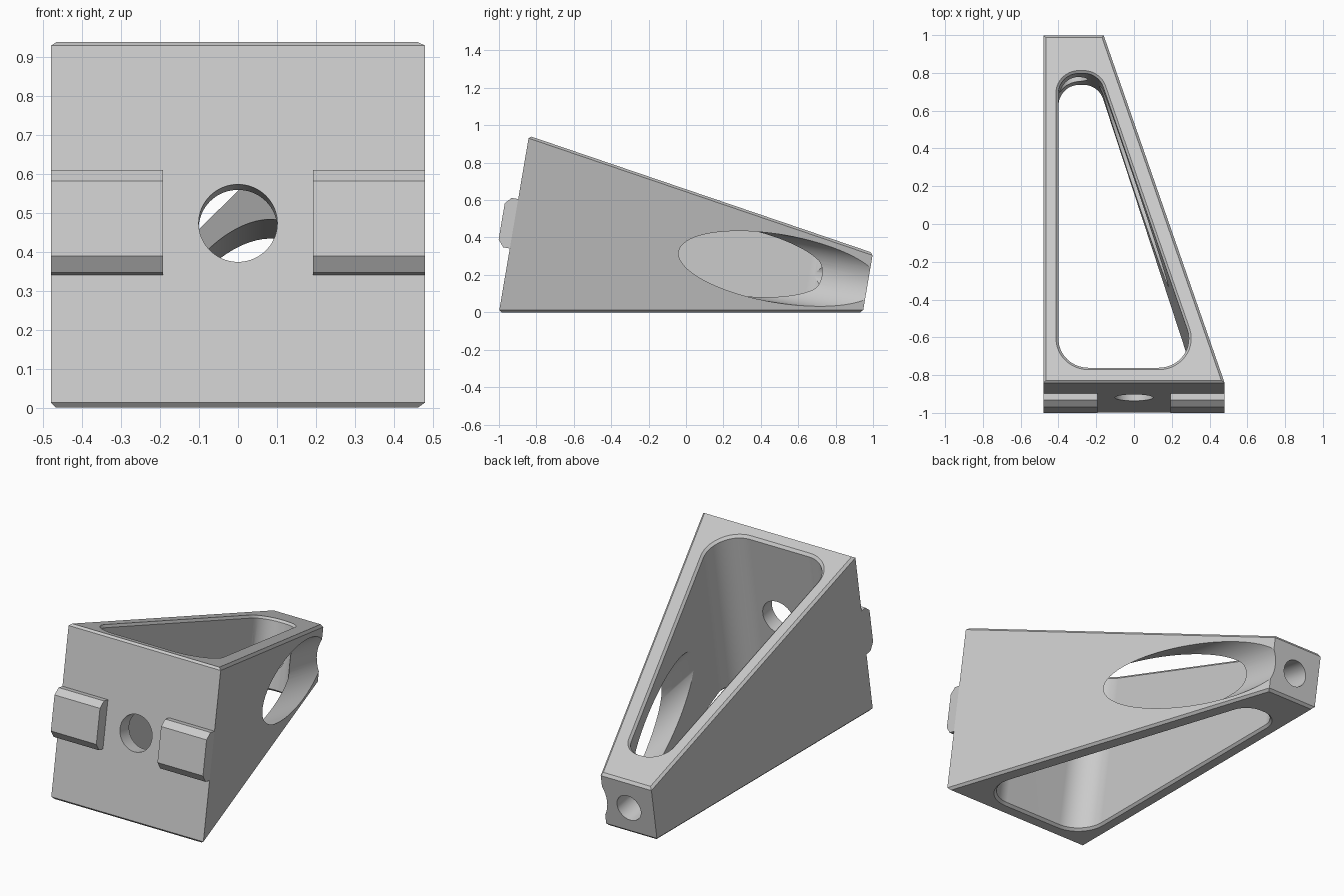
import bpy, bmesh, math
from mathutils import Matrix, Vector

cube = bpy.data.objects.get("Cube")
if cube:
    bpy.data.objects.remove(cube)

# The bracket leans back: u runs square to the front face, v runs up along it
TILT = math.atan(0.17)
FRAME = Matrix.Translation((0, -1, 0)) @ Matrix.Rotation(-TILT, 4, 'X')
DEPTH = 1.918
AXIS_V = 0.481

grey = bpy.data.materials.new("plain_grey")
grey.use_nodes = True
grey.diffuse_color = (0.6, 0.6, 0.6, 1)
grey.node_tree.nodes["Principled BSDF"].inputs["Base Color"].default_value = (0.6, 0.6, 0.6, 1)


def add_object(name, bm):
    bmesh.ops.recalc_face_normals(bm, faces=bm.faces[:])
    mesh = bpy.data.meshes.new(name)
    bm.to_mesh(mesh)
    bm.free()
    mesh.materials.append(grey)
    obj = bpy.data.objects.new(name, mesh)
    bpy.context.collection.objects.link(obj)
    return obj


def loft(name, lower, upper):
    """Closed solid between two matching loops given in the tilted frame."""
    bm = bmesh.new()
    a = [bm.verts.new(FRAME @ Vector(p)) for p in lower]
    b = [bm.verts.new(FRAME @ Vector(p)) for p in upper]
    bm.faces.new(a)
    bm.faces.new(b)
    for i in range(len(a)):
        j = (i + 1) % len(a)
        bm.faces.new((a[i], a[j], b[j], b[i]))
    return add_object(name, bm)


def wedge(name, outline, pad=0.0):
    """Outline in (x, u) raised between the level base and the sloping top."""
    return loft(name,
                [(x, u, 0.17 * u - pad) for x, u in outline],
                [(x, u, 0.957 - 0.161 * u + pad) for x, u in outline])


def rounded(corners, steps=14):
    """Fillet each (x, u, radius) corner of a polygon."""
    pts = []
    for i, (x, u, r) in enumerate(corners):
        p = Vector((x, u))
        d1 = (Vector(corners[i - 1][:2]) - p).normalized()
        d2 = (Vector(corners[(i + 1) % len(corners)][:2]) - p).normalized()
        half = d1.angle(d2) / 2
        centre = p + (d1 + d2).normalized() * r / math.sin(half)
        start = p + d1 * r / math.tan(half) - centre
        end = p + d2 * r / math.tan(half) - centre
        sweep = math.atan2(start.x * end.y - start.y * end.x, start.dot(end))
        for k in range(steps + 1):
            pts.append(tuple(centre + Matrix.Rotation(sweep * k / steps, 2) @ start))
    return pts


def bore(name, x, v, radius, u0, u1):
    bm = bmesh.new()
    place = (FRAME @ Matrix.Translation((x, (u0 + u1) / 2, v))
             @ Matrix.Rotation(math.pi / 2, 4, 'X'))
    bmesh.ops.create_cone(bm, cap_ends=True, segments=72, radius1=radius,
                          radius2=radius, depth=u1 - u0, matrix=place)
    return add_object(name, bm)


def cut(target, cutter):
    """Subtract the cutter, bake the result and drop the cutter."""
    mod = target.modifiers.new("cut", 'BOOLEAN')
    mod.operation = 'DIFFERENCE'
    mod.solver = 'EXACT'
    mod.object = cutter
    cutter.hide_render = True
    deps = bpy.context.evaluated_depsgraph_get()
    baked = bpy.data.meshes.new_from_object(target.evaluated_get(deps))
    target.modifiers.clear()
    target.data = baked
    bpy.data.objects.remove(cutter)


# Wedge body with a rounded through pocket
body = wedge("bracket_body", [(-0.48, 0), (0.48, 0), (-0.16, DEPTH), (-0.48, DEPTH)])
pocket = rounded([(-0.4, 0.084, 0.16), (0.352, 0.084, 0.16),
                  (-0.188, 1.71, 0.11), (-0.4, 1.71, 0.11)])
cut(body, wedge("pocket_cutter", pocket, 0.1))

# Small chamfer round the rims of the top and base faces
bm = bmesh.new()
bm.from_mesh(body.data)
bm.normal_update()
rims = [e for e in bm.edges if len(e.link_faces) == 2
        and sum(abs(f.normal.z) > 0.8 for f in e.link_faces) == 1]
bmesh.ops.bevel(bm, geom=rims, offset=0.013, segments=1, affect='EDGES',
                profile=0.5, clamp_overlap=True)
bm.to_mesh(body.data)
bm.free()

# Front bolt hole, tool clearance scoop and rear hole
cut(body, bore("bolt_hole", 0, AXIS_V, 0.101, -0.1, 0.25))
cut(body, bore("scoop", 0, AXIS_V, 0.182, 0.4, 2.2))
cut(body, bore("rear_hole", -0.32, AXIS_V, 0.075, 1.5, 2.2))

# Two chamfered keys on the front face
profile = [(0, 0.346), (-0.036, 0.346), (-0.067, 0.384),
           (-0.067, 0.58), (-0.036, 0.614), (0, 0.614)]
keys = [loft(side + "_key", [(s * 0.193, u, v) for u, v in profile],
             [(s * 0.48, u, v) for u, v in profile])
        for side, s in (("left", 1), ("right", -1))]

# Smooth curved walls, crisp edges
bpy.ops.object.select_all(action='DESELECT')
body.select_set(True)
bpy.context.view_layer.objects.active = body
bpy.ops.object.shade_smooth_by_angle(angle=math.radians(25))
normals = body.modifiers.new("even_normals", 'WEIGHTED_NORMAL')
normals.keep_sharp = True
